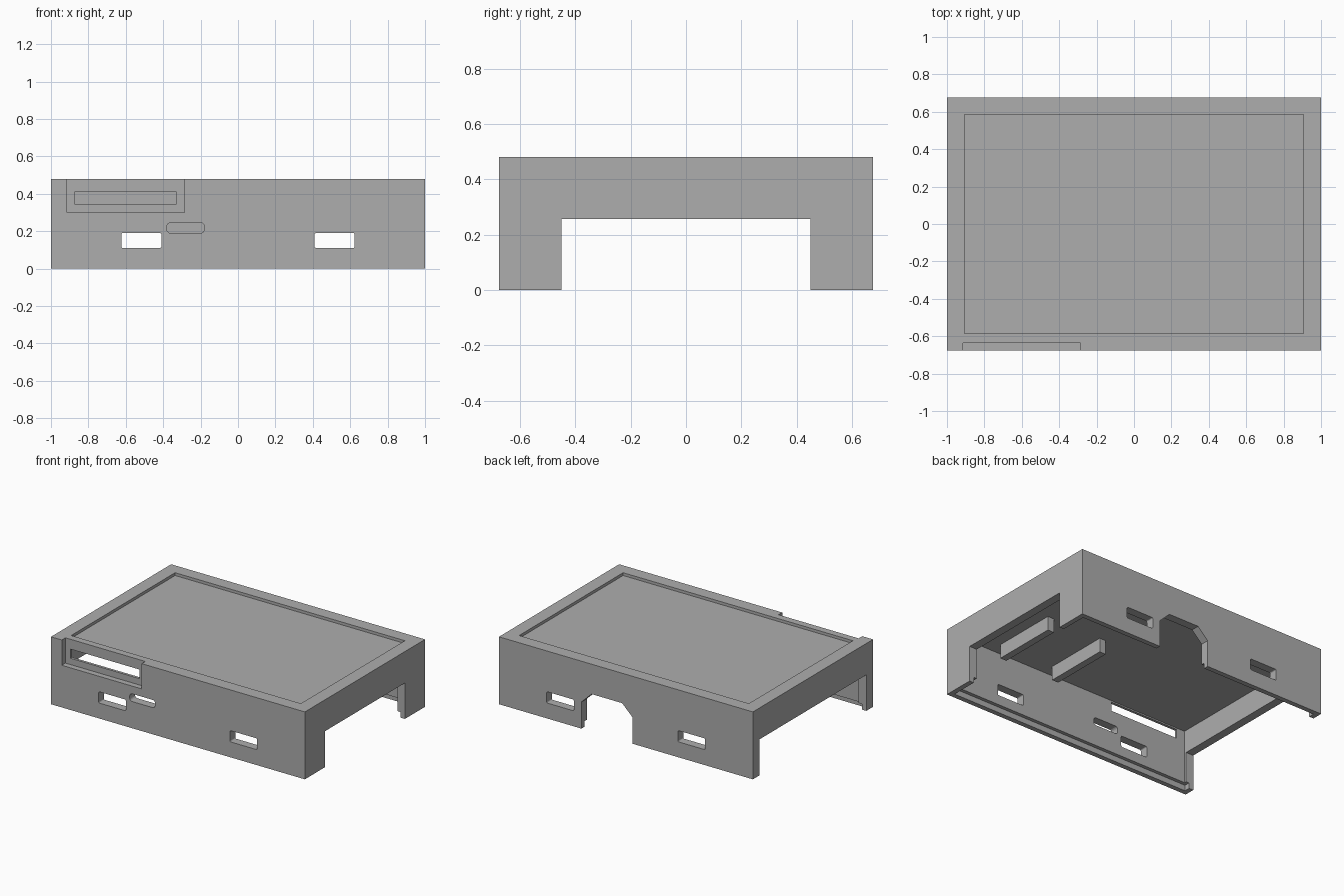
import bpy
import bmesh

cube = bpy.data.objects.get("Cube")
if cube:
    bpy.data.objects.remove(cube, do_unlink=True)

grey = bpy.data.materials.new("plain_grey")
grey.use_nodes = True
colour = (0.42, 0.42, 0.42, 1)
grey.diffuse_color = colour
grey.node_tree.nodes["Principled BSDF"].inputs["Base Color"].default_value = colour


def add_object(name, bm):
    bmesh.ops.recalc_face_normals(bm, faces=bm.faces)
    mesh = bpy.data.meshes.new(name)
    bm.to_mesh(mesh)
    bm.free()
    mesh.materials.append(grey)
    obj = bpy.data.objects.new(name, mesh)
    bpy.context.collection.objects.link(obj)
    return obj


def box(name, x, y, z, rounding=0):
    """Box from (min, max) pairs; rounding softens the edges along y."""
    bm = bmesh.new()
    bmesh.ops.create_cube(bm, size=1)
    for v in bm.verts:
        v.co = [lo + (c + 0.5) * (hi - lo) for c, (lo, hi) in zip(v.co, (x, y, z))]
    if rounding:
        along_y = [e for e in bm.edges
                   if abs(e.verts[0].co.y - e.verts[1].co.y) > 0.01]
        bmesh.ops.bevel(bm, geom=along_y, offset=rounding, segments=4,
                        profile=0.5, affect='EDGES')
    return add_object(name, bm)


def prism(name, outline, y0, y1):
    """Extrude an x-z outline along y."""
    bm = bmesh.new()
    face = bm.faces.new([bm.verts.new((x, y0, z)) for x, z in outline])
    out = bmesh.ops.extrude_face_region(bm, geom=[face])["geom"]
    for v in out:
        if isinstance(v, bmesh.types.BMVert):
            v.co.y = y1
    return add_object(name, bm)


def cut(target, cutter):
    cutter.hide_render = True
    mod = target.modifiers.new("cut", 'BOOLEAN')
    mod.operation = 'DIFFERENCE'
    mod.solver = 'EXACT'
    mod.object = cutter
    bpy.context.view_layer.objects.active = target
    bpy.ops.object.modifier_apply(modifier=mod.name)
    bpy.data.objects.remove(cutter, do_unlink=True)


W, D, H = 1.0, 0.676, 0.48
WALL, LIP = 0.06, 0.035
ROOF = 0.42

case = box("case_shell", (-W, W), (-D, D), (0, H))

# hollow underside with a stepped bottom rim
cut(case, box("cavity", (WALL - W, W - WALL), (WALL - D, D - WALL), (-0.1, ROOF)))
cut(case, box("rim_step", (LIP - W, W - LIP), (LIP - D, D - LIP), (-0.1, 0.04)))

# shallow tray in the top
cut(case, box("tray", (-0.905, 0.905), (-0.585, 0.585), (H - 0.02, H + 0.1)))

# end openings
cut(case, box("left_opening", (0.9, 1.1), (-0.45, 0.45), (-0.1, 0.256)))
cut(case, box("right_opening", (-1.1, -0.9), (-0.6, 0.6), (-0.1, 0.256)))

# strap slots through front and back walls
for x in (-0.517, 0.517):
    cut(case, box("strap_slot", (x - 0.107, x + 0.107), (-1, 1), (0.11, 0.19), 0.008))

# front recess with its long slot, and the small rounded port
cut(case, box("front_recess", (-0.915, -0.285), (-1, -0.635), (0.3, 0.6)))
cut(case, box("card_slot", (-0.875, -0.33), (-1, -0.59), (0.345, 0.41)))
cut(case, box("small_port", (-0.38, -0.18), (-1, -0.55), (0.19, 0.245), 0.02))

# chamfered cable notch in the back wall
notch = [(-0.05, -0.1), (-0.05, 0.19), (0.03, 0.267),
         (0.27, 0.267), (0.35, 0.19), (0.35, -0.1)]
cut(case, prism("cable_notch", notch, 0.5, 0.8))

# ribs hanging from the roof
for name, x in (("left_rib", 0.655), ("middle_rib", 0.22)):
    box(name, (x - 0.025, x + 0.025), (-0.525, -0.05), (0.32, ROOF + 0.01))
